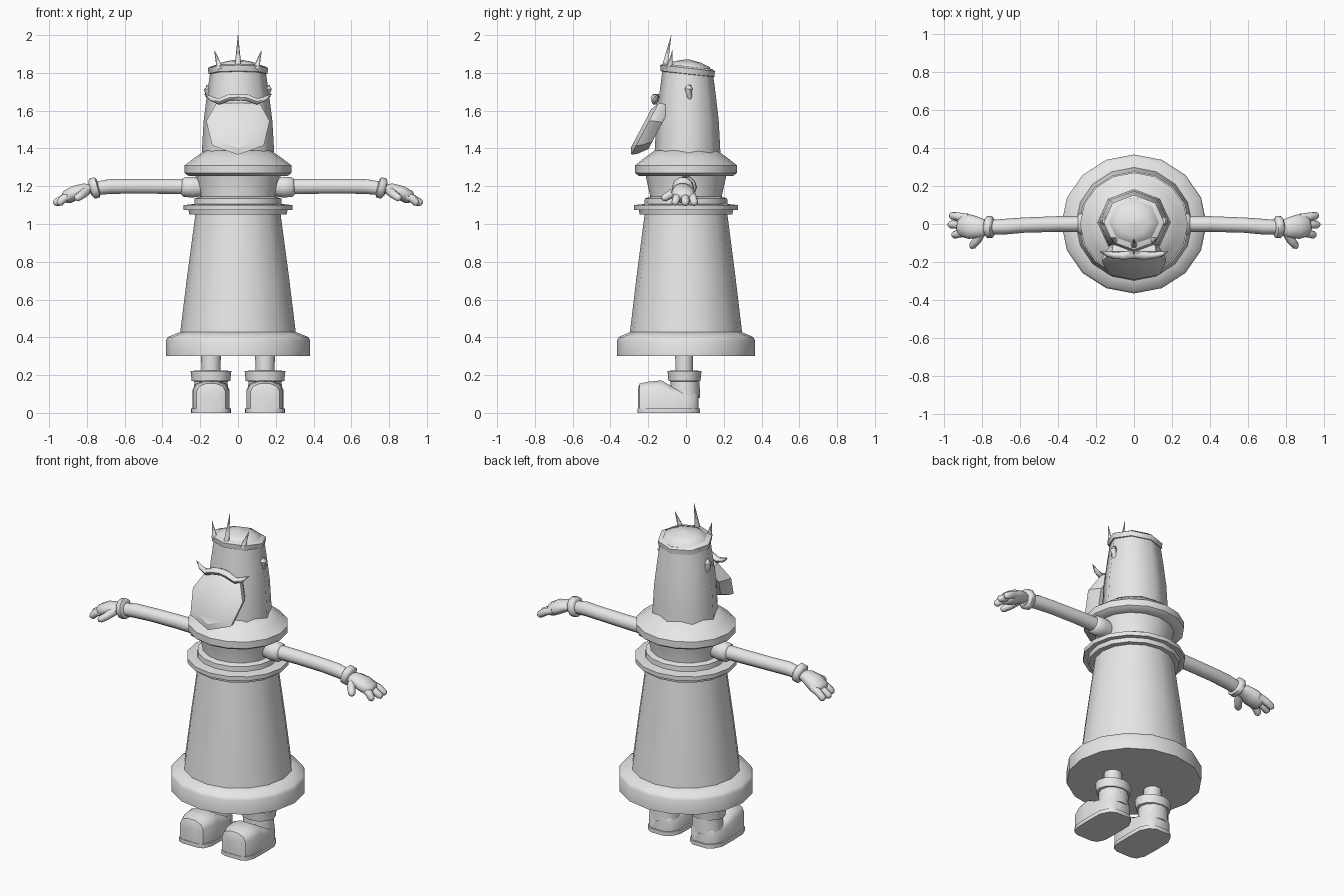
import bpy, bmesh, math
from mathutils import Vector

grey = bpy.data.materials.new("plain grey")
grey.diffuse_color = (0.8, 0.8, 0.8, 1)


def finish(name, bm, angle=50):
    bmesh.ops.remove_doubles(bm, verts=bm.verts, dist=1e-5)
    bmesh.ops.recalc_face_normals(bm, faces=bm.faces)
    me = bpy.data.meshes.new(name)
    bm.to_mesh(me)
    bm.free()
    me.materials.append(grey)
    ob = bpy.data.objects.new(name, me)
    bpy.context.collection.objects.link(ob)
    bpy.ops.object.select_all(action='DESELECT')
    ob.select_set(True)
    bpy.context.view_layer.objects.active = ob
    bpy.ops.object.shade_smooth_by_angle(angle=math.radians(angle))
    return ob


def loft(name, rings, angle=50):
    """Bridge equal-length closed rings and cap both ends."""
    bm = bmesh.new()
    vs = [[bm.verts.new(p) for p in r] for r in rings]
    n = len(vs[0])
    for a, b in zip(vs, vs[1:]):
        for i in range(n):
            j = (i + 1) % n
            bm.faces.new((a[i], a[j], b[j], b[i]))
    bm.faces.new(vs[0])
    bm.faces.new(vs[-1])
    return finish(name, bm, angle)


def lathe(name, profile, sides=16, sx=1.0, cx=0, cy=0, tilt=0, angle=50):
    """Revolve (radius, z) pairs; sx widens x, tilt raises the front."""
    rings = []
    for r, z in profile:
        ring = []
        for i in range(sides):
            a = math.tau * i / sides
            y = r * math.sin(a)
            ring.append((cx + sx * r * math.cos(a), cy + y, z - tilt * y))
        rings.append(ring)
    return loft(name, rings, angle)


def tube(name, pts, radii, sides=8, flat=1.0, angle=60):
    """Tube through points; flat squashes it along the upright axis."""
    pts = [Vector(p) for p in pts]
    rings = []
    for i, p in enumerate(pts):
        t = (pts[min(i + 1, len(pts) - 1)] - pts[max(i - 1, 0)]).normalized()
        u = t.cross(Vector((0, 0, 1)))
        u = u.normalized() if u.length > 0.01 else Vector((0, 1, 0))
        v = u.cross(t)
        rings.append([p + radii[i] * (u * math.cos(a) + v * math.sin(a) * flat)
                      for a in (math.tau * k / sides for k in range(sides))])
    return loft(name, rings, angle)


# gown and torso
lathe("gown_hem", [(.28, .30), (.365, .30), (.365, .385), (.355, .402), (.29, .43)], sx=1.045)
lathe("gown", [(.302, .385), (.262, .72), (.218, 1.06)], sx=1.03)
lathe("belt", [(.20, 1.05), (.245, 1.05), (.25, 1.075), (.276, 1.075), (.276, 1.1),
               (.22, 1.106), (.218, 1.135), (.19, 1.145)], sx=1.05)
lathe("torso", [(.19, 1.12), (.19, 1.15), (.215, 1.262)], sx=1.06)
lathe("collar", [(.20, 1.255), (.25, 1.255), (.27, 1.27), (.27, 1.31), (.22, 1.35),
                 (.165, 1.39)], sx=1.05)

# head and crown
lathe("head", [(.175, 1.36), (.17, 1.46), (.165, 1.55), (.15, 1.68), (.132, 1.82)],
      8, 1.1, cy=.008)
lathe("crown_band", [(.125, 1.79), (.142, 1.795), (.145, 1.825), (.128, 1.835)],
      8, 1.1, cy=.008, tilt=.11)
lathe("crown_top", [(.128, 1.81), (.118, 1.838), (.07, 1.858), (.004, 1.872)],
      8, 1.1, cy=.008, tilt=.06)
tube("crown_spike_middle", [(0, -.115, 1.82), (0, -.078, 2.0)], [.019, .001], 6)

# beard: faceted plate leaning forward towards the tip
outline = [(0, 1.367), (.137, 1.415), (.168, 1.545), (.115, 1.64)]
outline += [(-x, z) for x, z in outline[:0:-1]]


def beard_ring(scale, push):
    return [(x * scale, -.145 - .53 * (1.64 - (1.515 + (z - 1.515) * scale)) + push,
             1.515 + (z - 1.515) * scale) for x, z in outline]


loft("beard", [beard_ring(.8, .075), beard_ring(.97, .03), beard_ring(1, 0),
               beard_ring(.75, -.022)], 30)

for s, side in ((1, "left"), (-1, "right")):
    tube("crown_spike_" + side, [(s * .095, -.088, 1.82), (s * .125, -.072, 1.92)],
         [.018, .001], 6)
    tube("moustache_" + side,
         [(0, -.16, 1.672), (s * .05, -.166, 1.668), (s * .10, -.165, 1.648),
          (s * .14, -.158, 1.662), (s * .178, -.145, 1.688)],
         [.020, .021, .018, .014, .002], 6)
    tube("ear_" + side,
         [(s * .150, .018, 1.65), (s * .155, .016, 1.675), (s * .158, .014, 1.715),
          (s * .155, .014, 1.735)], [.006, .017, .021, .012], 8)

    # arm, sleeve end and hand
    tube("shoulder_" + side, [(s * .19, 0, 1.195), (s * .24, 0, 1.195), (s * .285, 0, 1.196),
                              (s * .30, 0, 1.197)], [.05, .058, .055, .04], 10)
    tube("arm_" + side,
         [(s * .22, 0, 1.197), (s * .40, 0, 1.199), (s * .58, -.006, 1.199),
          (s * .68, -.014, 1.198), (s * .78, -.018, 1.185)],
         [.043, .041, .04, .041, .036], 10)
    tube("wrist_cuff_" + side,
         [(s * .738, -.016, 1.196), (s * .746, -.016, 1.194), (s * .772, -.017, 1.187),
          (s * .782, -.017, 1.184)], [.042, .058, .058, .04], 10)
    tube("palm_" + side,
         [(s * .765, -.017, 1.188), (s * .81, -.019, 1.184), (s * .86, -.015, 1.166),
          (s * .905, -.006, 1.142), (s * .92, -.004, 1.133)],
         [.034, .053, .064, .06, .04], 10, .62)
    for k, (y0, y1, x1) in enumerate(((.032, .044, .968), (-.005, -.003, .975),
                                      (-.042, -.058, .955))):
        tube(f"finger_{k}_" + side,
             [(s * .875, y0, 1.153), (s * .92, (y0 + y1) / 2, 1.137),
              (s * (x1 - .01), y1, 1.112), (s * x1, y1, 1.105)],
             [.022, .022, .02, .009], 8)
    tube("thumb_" + side,
         [(s * .805, -.045, 1.175), (s * .825, -.085, 1.155), (s * .85, -.115, 1.138),
          (s * .858, -.125, 1.133)], [.026, .023, .020, .009], 8)

    # leg and boot
    cx = s * .143
    lathe("leg_" + side, [(.048, .18), (.05, .34)], 10, 1.05, cx, -.01)
    lathe("boot_cuff_" + side, [(.07, .165), (.085, .17), (.09, .222), (.05, .225)],
          12, 1.2, cx, -.008)
    lathe("boot_shaft_" + side, [(.08, .08), (.076, .18)], 12, 1.15, cx, -.005)
    rings = []
    for y, w, h in ((-.255, .05, .13), (-.245, .078, .155), (-.20, .094, .165),
                    (-.13, .097, .172), (-.075, .096, .14), (0, .094, .125),
                    (.045, .075, .125), (.066, .045, .115)):
        rings.append([(cx + w * u, y, h * v) for u, v in
                      ((-1, .06), (-1, .72), (-.82, .9), (-.35, 1),
                       (.35, 1), (.82, .9), (1, .72), (1, .06))])
    loft("boot_" + side, rings)
    foot = [(.05, -.258), (.083, -.245), (.103, -.20), (.106, -.10), (.104, 0),
            (.08, .05), (.045, .073)]
    foot += [(-x, y) for x, y in foot[::-1]]
    loft("sole_" + side, [[(cx + x, y, z) for x, y in foot] for z in (0, .024)])
